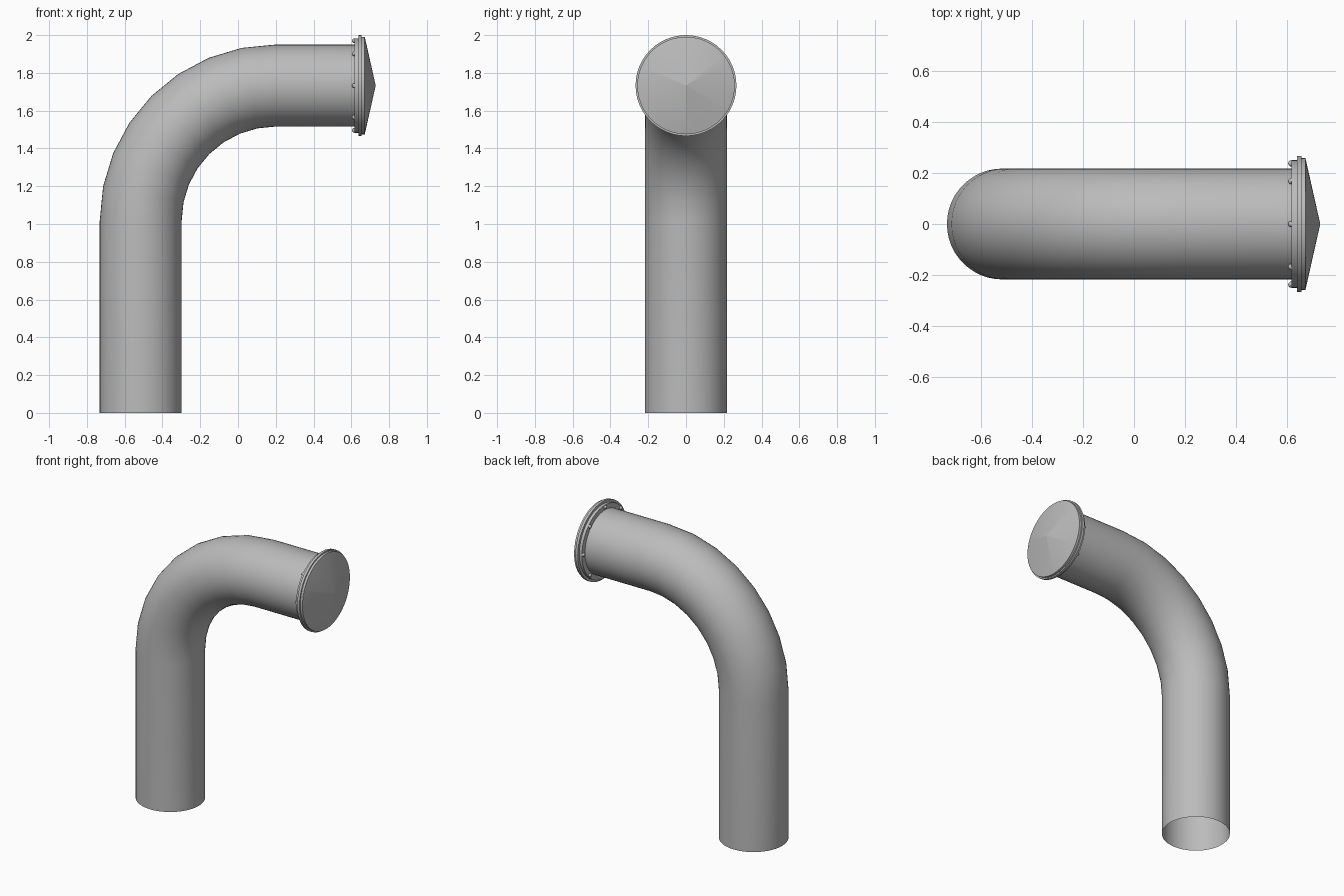
import bpy, bmesh
from math import sin, cos, pi, radians
from mathutils import Vector

cube = bpy.data.objects.get("Cube")
if cube:
    bpy.data.objects.remove(cube)

PIPE_R, BEND_R = 0.217, 0.715
BEND = Vector((0.2, 0, 1.018))          # centre of the elbow
AXIS_Z = BEND.z + BEND_R                # height of the horizontal run
SIDES = 48

grey = bpy.data.materials.new("grey_metal")
grey.use_nodes = True
grey.diffuse_color = (0.5, 0.5, 0.5, 1)
grey.node_tree.nodes["Principled BSDF"].inputs["Base Color"].default_value = (0.5, 0.5, 0.5, 1)


def finish(bm, name, angle=30):
    bmesh.ops.remove_doubles(bm, verts=bm.verts, dist=1e-5)
    bmesh.ops.recalc_face_normals(bm, faces=bm.faces)
    mesh = bpy.data.meshes.new(name)
    bm.to_mesh(mesh)
    bm.free()
    mesh.materials.append(grey)
    obj = bpy.data.objects.new(name, mesh)
    bpy.context.collection.objects.link(obj)
    bpy.ops.object.select_all(action='DESELECT')
    obj.select_set(True)
    bpy.context.view_layer.objects.active = obj
    bpy.ops.object.shade_smooth_by_angle(angle=radians(angle))
    return obj


def sweep(name, stations):
    """Skin rings given as (centre, in-plane direction, radius)."""
    bm = bmesh.new()
    rings = []
    for centre, out, radius in stations:
        rings.append([bm.verts.new(centre + radius * (out * cos(a) + Vector((0, sin(a), 0))))
                      for a in (2 * pi * i / SIDES for i in range(SIDES))])
    for lower, upper in zip(rings, rings[1:]):
        for i in range(SIDES):
            j = (i + 1) % SIDES
            bm.faces.new((lower[i], lower[j], upper[j], upper[i]))
    return finish(bm, name)


# Open-ended pipe: vertical run, eight-step elbow, horizontal run
path = [(Vector((BEND.x - BEND_R, 0, 0)), Vector((-1, 0, 0)), PIPE_R)]
for step in range(9):
    a = step * pi / 16
    out = Vector((-cos(a), 0, sin(a)))
    path.append((BEND + out * BEND_R, out, PIPE_R))
path.append((Vector((0.625, 0, AXIS_Z)), Vector((0, 0, 1)), PIPE_R))
sweep("bent_pipe", path)


def lathe(name, profile):
    """Turn (x, radius) points about the horizontal pipe axis."""
    return sweep(name, [(Vector((x, 0, AXIS_Z)), Vector((0, 0, 1)), r) for x, r in profile])


# Flange ring and conical end cap
lathe("flange_plate", [(0.617, 0.21), (0.617, 0.25), (0.637, 0.25)])
lathe("flange_rim", [(0.637, 0.21), (0.637, 0.267), (0.655, 0.267), (0.655, 0.24)])
lathe("end_cap", [(0.655, 0.258), (0.671, 0.258), (0.729, 0.00001)])

# Eight rounded bolts on the back of the flange
for i in range(8):
    a = i * pi / 4
    bm = bmesh.new()
    bmesh.ops.create_uvsphere(bm, u_segments=12, v_segments=8, radius=0.012)
    bolt = finish(bm, f"flange_bolt_{i + 1}", 60)
    bolt.location = (0.615, 0.237 * cos(a), AXIS_Z + 0.237 * sin(a))
